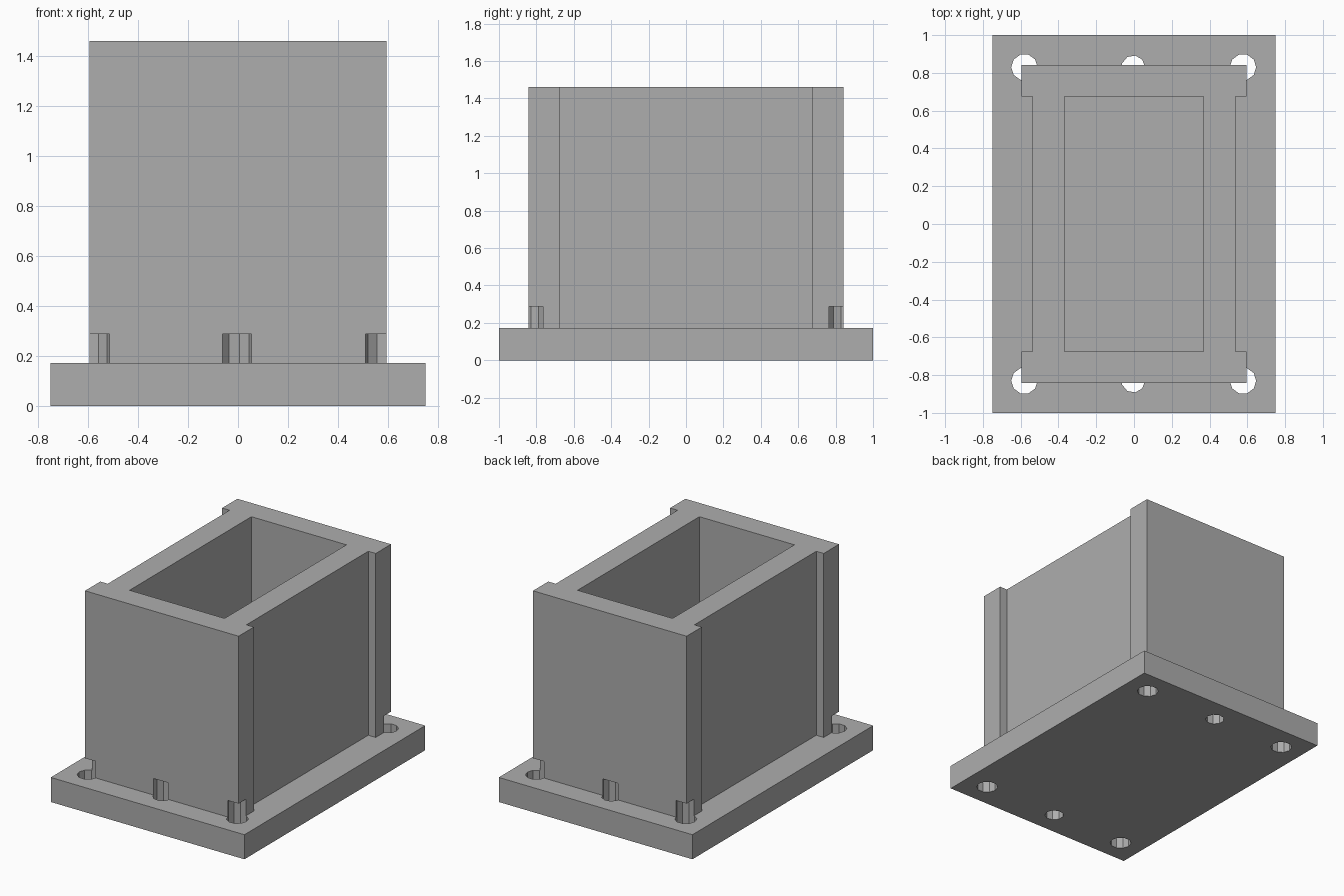
import bpy
import bmesh
from math import cos, sin, tau

default = bpy.data.objects.get("Cube")
if default:
    bpy.data.objects.remove(default, do_unlink=True)

grey = bpy.data.materials.new("plain grey")
grey.use_nodes = True
colour = (0.42, 0.42, 0.42, 1)
grey.diffuse_color = colour
grey.node_tree.nodes["Principled BSDF"].inputs["Base Color"].default_value = colour

BASE_TOP, HOLE_TOP, TOP = 0.172, 0.288, 1.46


def prism(name, outlines, z0, z1):
    """Extrude one or more closed xy outlines between two heights."""
    bm = bmesh.new()
    for pts in outlines:
        face = bm.faces.new([bm.verts.new((x, y, z0)) for x, y in pts])
        new = bmesh.ops.extrude_face_region(bm, geom=[face])["geom"]
        verts = [v for v in new if isinstance(v, bmesh.types.BMVert)]
        bmesh.ops.translate(bm, verts=verts, vec=(0, 0, z1 - z0))
    bmesh.ops.recalc_face_normals(bm, faces=bm.faces)
    mesh = bpy.data.meshes.new(name)
    bm.to_mesh(mesh)
    bm.free()
    mesh.materials.append(grey)
    ob = bpy.data.objects.new(name, mesh)
    bpy.context.collection.objects.link(ob)
    return ob


def rect(x, y):
    return [(-x, -y), (x, -y), (x, y), (-x, y)]


def ring(cx, cy, r, n):
    return [(cx + r * cos(tau * i / n), cy + r * sin(tau * i / n)) for i in range(n)]


def cut(ob, cutters):
    for cutter in cutters:
        mod = ob.modifiers.new("cut", 'BOOLEAN')
        mod.operation = 'DIFFERENCE'
        mod.solver = 'EXACT'
        mod.object = cutter
    graph = bpy.context.evaluated_depsgraph_get()
    mesh = bpy.data.meshes.new_from_object(ob.evaluated_get(graph))
    ob.modifiers.clear()
    ob.data = mesh


# Base plate and column with wider end walls
base = prism("base_plate", [rect(0.75, 1)], 0, BASE_TOP)
end, web, back, inner = 0.595, 0.537, 0.843, 0.674
quarter = [(web, 0), (web, inner), (end, inner), (end, back)]
right = [(x, -y) for x, y in reversed(quarter[1:])] + quarter[1:]
column = prism("column", [right + [(-x, -y) for x, y in right]], BASE_TOP, TOP)

# Bolt holes, running through the plate and notching the column foot
holes = []
for y in (-0.83, 0.83):
    holes += [ring(x, y, 0.07, 10) for x in (-0.58, 0.577)]
    holes.append(ring(-0.004, y, 0.0625, 9))
bolts = prism("bolt_hole_cutter", holes, -0.1, HOLE_TOP)
pocket = prism("pocket_cutter", [rect(0.368, inner)], BASE_TOP - 0.05, TOP + 0.1)

cut(base, [bolts])
cut(column, [pocket, bolts])
for cutter in (bolts, pocket):
    bpy.data.objects.remove(cutter, do_unlink=True)
